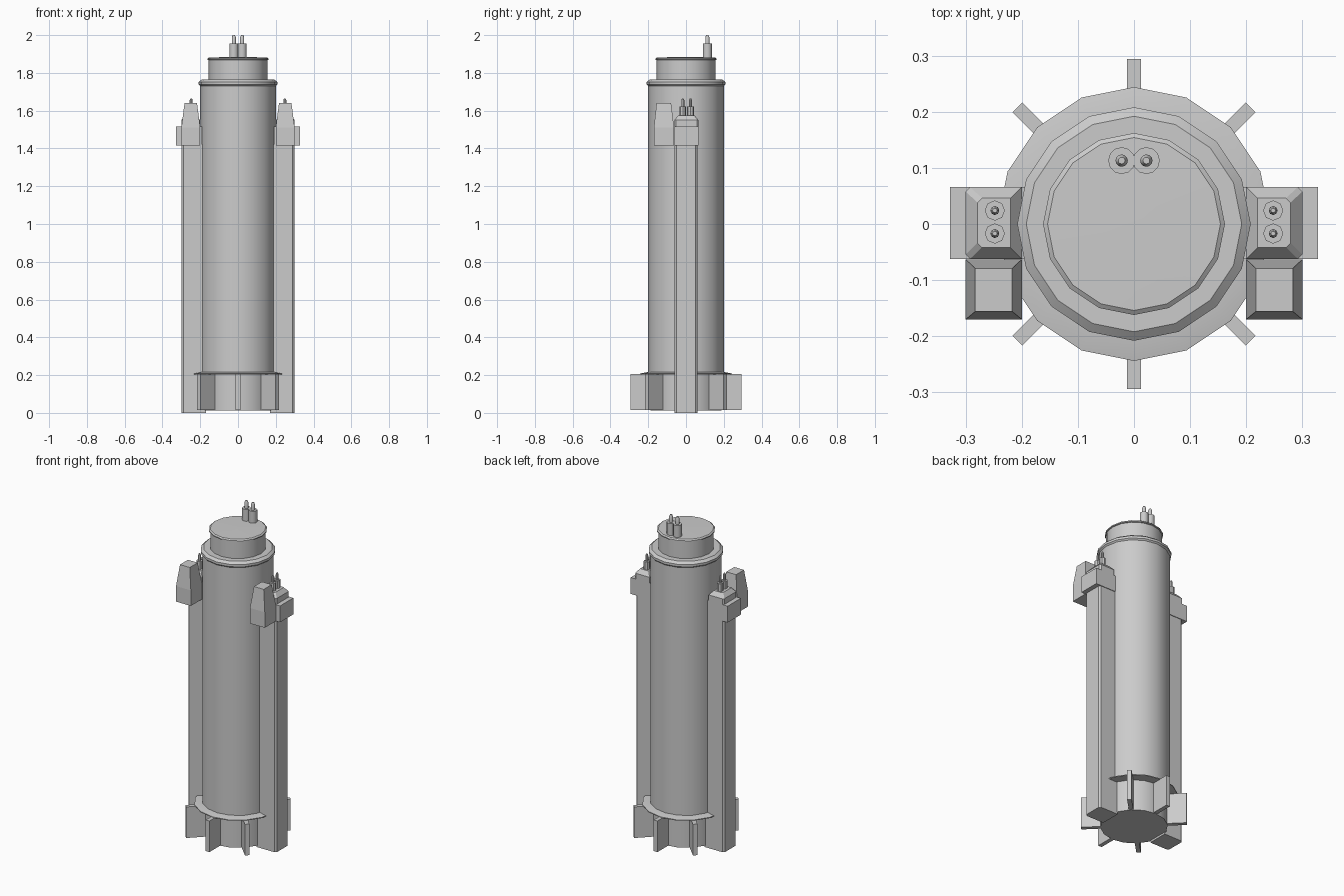
import bpy, bmesh, math
from mathutils import Matrix, Vector

if "Cube" in bpy.data.objects:
    bpy.data.objects.remove(bpy.data.objects["Cube"])


def make(name, bm, smooth=False):
    bmesh.ops.recalc_face_normals(bm, faces=bm.faces)
    me = bpy.data.meshes.new(name)
    bm.to_mesh(me)
    bm.free()
    ob = bpy.data.objects.new(name, me)
    bpy.context.collection.objects.link(ob)
    if smooth:
        bpy.ops.object.select_all(action='DESELECT')
        ob.select_set(True)
        bpy.context.view_layer.objects.active = ob
        bpy.ops.object.shade_smooth_by_angle(angle=math.radians(32))
    return ob


def lathe(name, profile, sides=16, center=(0, 0)):
    """Stack of rings (radius, z), closed by a flat face at each end."""
    bm = bmesh.new()
    rings = []
    for r, z in profile:
        rings.append([bm.verts.new((center[0] + r * math.sin(2 * math.pi * i / sides),
                                    center[1] + r * math.cos(2 * math.pi * i / sides), z))
                      for i in range(sides)])
    for a, b in zip(rings, rings[1:]):
        for i in range(sides):
            j = (i + 1) % sides
            bm.faces.new((a[i], a[j], b[j], b[i]))
    bm.faces.new(rings[0])
    bm.faces.new(rings[-1])
    return make(name, bm, True)


def loft(name, sections, side=1, cut=0.0):
    """Stack of rectangles (x0, x1, y0, y1, z); cut chamfers the outer corners."""
    bm = bmesh.new()
    rings = []
    for x0, x1, y0, y1, z in sections:
        pts = [(x0, y0), (x1, y0), (x1, y1), (x0, y1)]
        if cut:
            pts = [(x0, y0), (x1 - cut, y0), (x1, y0 + cut),
                   (x1, y1 - cut), (x1 - cut, y1), (x0, y1)]
        rings.append([bm.verts.new((x * side, y, z)) for x, y in pts])
    n = len(rings[0])
    for a, b in zip(rings, rings[1:]):
        for i in range(n):
            j = (i + 1) % n
            bm.faces.new((a[i], a[j], b[j], b[i]))
    bm.faces.new(rings[0])
    bm.faces.new(rings[-1])
    return make(name, bm)


# Main canister, collar and cap
lathe("base_plug", [(0.187, 0.012), (0.187, 0.206)])
lathe("base_flange", [(0.244, 0.203), (0.244, 0.208), (0.205, 0.216)])
lathe("main_tube", [(0.2, 0.205), (0.2, 1.74)])
lathe("collar", [(0.2, 1.73), (0.208, 1.738), (0.208, 1.752), (0.192, 1.765), (0.15, 1.765)])
lathe("end_cap", [(0.156, 1.76), (0.156, 1.868), (0.162, 1.87), (0.162, 1.876),
                  (0.154, 1.882), (0.02, 1.884)])

# Base fins every 45 degrees, leaving room for the side channels
for k in (1, 2, 3, 5, 6, 7):
    bm = bmesh.new()
    bmesh.ops.create_cube(bm, size=1)
    mat = (Matrix.Rotation(k * math.pi / 4, 4, 'Z')
           @ Matrix.Translation((0.235, 0, 0.11))
           @ Matrix.Diagonal(Vector((0.118, 0.025, 0.19, 1))))
    bmesh.ops.transform(bm, matrix=mat, verts=bm.verts)
    make(f"base_fin_{k}", bm)

# Terminals on the cap
for s in (-1, 1):
    lathe("cap_terminal", [(0.024, 1.88), (0.024, 1.955), (0.011, 1.955),
                           (0.011, 1.988), (0.006, 2.0)], 12, (s * 0.022, 0.113))

# Side channels with heads, pods and small terminals
for s in (-1, 1):
    loft("side_channel", [(0.17, 0.3, -0.062, 0.062, 0), (0.17, 0.3, -0.062, 0.062, 1.42)], s, 0.011)
    loft("channel_head_lug", [(0.19, 0.328, -0.062, 0.066, 1.415),
                              (0.19, 0.328, -0.062, 0.066, 1.515)], s)
    loft("channel_head", [(0.2, 0.3, -0.062, 0.066, 1.5), (0.2, 0.3, -0.062, 0.066, 1.55),
                          (0.22, 0.279, -0.042, 0.046, 1.575)], s, 0.008)
    loft("front_pod", [(0.2, 0.3, -0.17, -0.063, 1.415), (0.2, 0.3, -0.17, -0.063, 1.51),
                       (0.217, 0.283, -0.156, -0.079, 1.64)], s)
    for y in (-0.017, 0.024):
        lathe("channel_terminal", [(0.018, 1.57), (0.018, 1.622), (0.008, 1.622),
                                   (0.008, 1.655), (0.004, 1.665)], 8, (s * 0.248, y))
